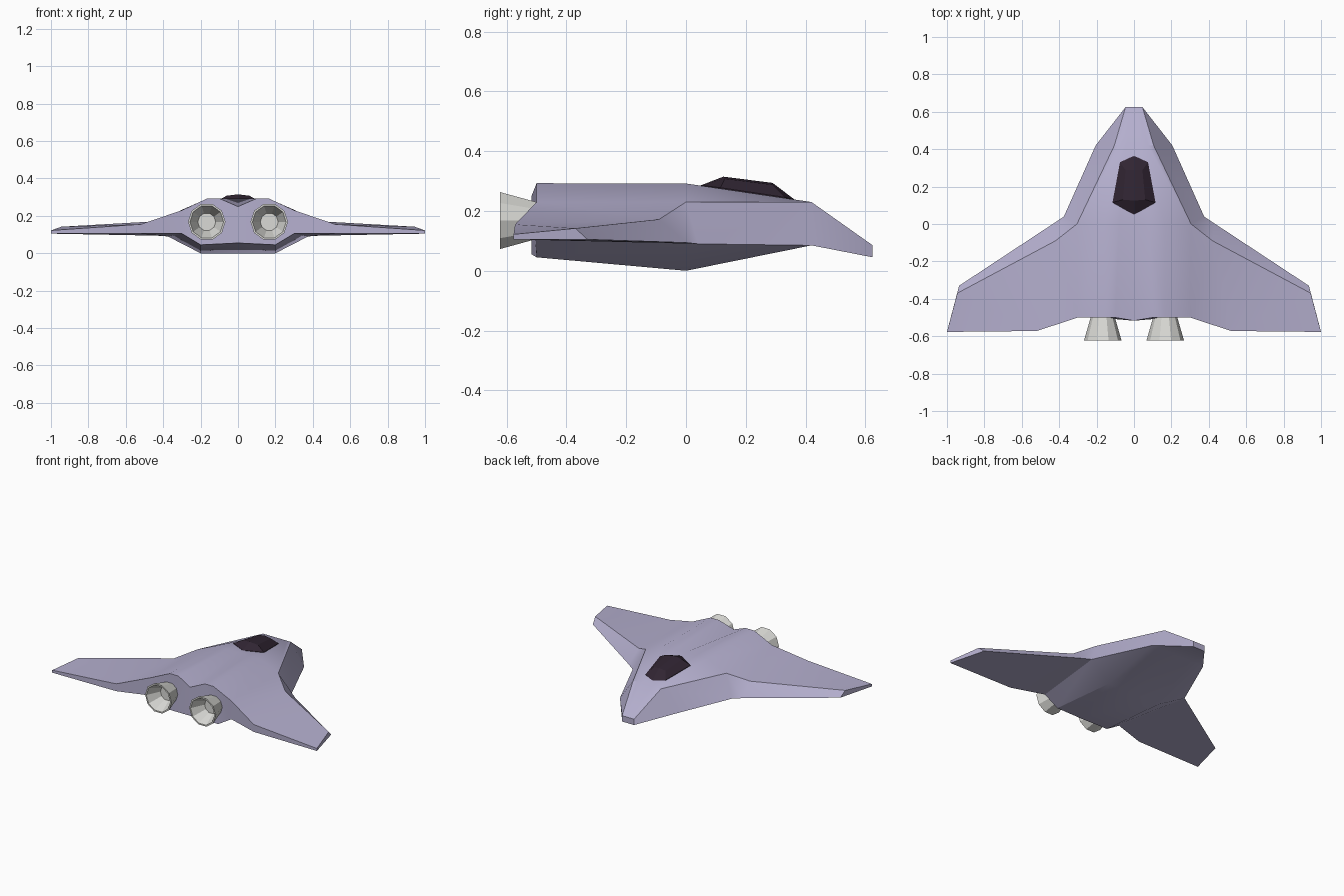
import bpy, bmesh, math

if "Cube" in bpy.data.objects:
    bpy.data.objects.remove(bpy.data.objects["Cube"])


def material(name, rgb):
    m = bpy.data.materials.new(name)
    m.diffuse_color = (*rgb, 1)
    m.use_nodes = True
    m.node_tree.nodes["Principled BSDF"].inputs["Base Color"].default_value = m.diffuse_color
    return m


lavender = material("lavender hull", (0.46, 0.43, 0.62))
glass = material("dark canopy", (0.03, 0.018, 0.032))
grey = material("light grey metal", (0.70, 0.70, 0.67))


def loft(bm, rows, closed):
    """Skin faces between successive rows of points."""
    vs = [[bm.verts.new(p) for p in r] for r in rows]
    n = len(rows[0])
    for a, b in zip(vs, vs[1:]):
        for i in range(n if closed else n - 1):
            j = (i + 1) % n
            bm.faces.new((a[i], a[j], b[j], b[i]))
    return vs


def finish(name, bm, mat, smooth=None):
    bmesh.ops.remove_doubles(bm, verts=bm.verts, dist=0.0005)
    bmesh.ops.dissolve_degenerate(bm, edges=bm.edges, dist=0.0005)
    bmesh.ops.recalc_face_normals(bm, faces=bm.faces)
    me = bpy.data.meshes.new(name)
    bm.to_mesh(me)
    bm.free()
    me.materials.append(mat)
    ob = bpy.data.objects.new(name, me)
    bpy.context.collection.objects.link(ob)
    if smooth:
        bpy.ops.object.select_all(action='DESELECT')
        ob.select_set(True)
        bpy.context.view_layer.objects.active = ob
        bpy.ops.object.shade_smooth_by_angle(angle=math.radians(smooth))
    return ob


def mirror_x(bm):
    dup = bmesh.ops.duplicate(bm, geom=bm.verts[:] + bm.edges[:] + bm.faces[:])
    for v in dup["geom"]:
        if isinstance(v, bmesh.types.BMVert):
            v.co.x *= -1


# Hull: half cross-sections from top centre to bottom centre, nose to tail
def station(y, pts):
    return [(x, y, z) for x, z in pts]


nose = station(0.625, [(0, .085), (.015, .085), (.03, .085), (.045, .085),
                       (.045, .045), (.03, .045), (0, .045)])
neck = station(0.42, [(0, .23), (.04, .23), (.075, .23), (.105, .23),
                      (.205, .085), (.1, .085), (0, .085)])
mid = station(0.0, [(0, .292), (.08, .292), (.165, .292), (.305, .23),
                    (.375, .09), (.2, 0), (0, 0)])
mid[4] = (.375, .04, .09)
tail = station(-0.5, [(0, .25), (.1, .293), (.165, .293), (.3, .23),
                      (.3, .105), (.2, .045), (0, .055)])
tail[0], tail[6] = (0, -.517, .25), (0, -.517, .055)

bm = bmesh.new()
rows = loft(bm, [nose, neck, mid, tail], False)
bm.faces.new(rows[0])
t = rows[3]
for quad in ((0, 1, 5, 6), (1, 2, 4, 5), (2, 3, 4)):
    bm.faces.new([t[i] for i in quad])
# the wing root replaces the rear side panel
root_edge = {rows[2][3], rows[2][4], rows[3][3], rows[3][4]}
bmesh.ops.delete(bm, geom=[f for f in bm.faces if set(f.verts) == root_edge],
                 context='FACES_ONLY')

# Wing: root, knee and tip sections (upper crease, leading edge, rear bottom, rear top)
wing = loft(bm, [
    [mid[3], mid[4], tail[4], tail[3]],
    [(.42, -.09, .172), (.43, .003, .094), (.52, -.572, .105), (.52, -.572, .155)],
    [(.945, -.37, .142), (.935, -.33, .105), (1, -.577, .105), (1, -.577, .122)],
], True)
bm.faces.new(wing[-1])
mirror_x(bm)
finish("hull_and_wings", bm, lavender, 28)

# Canopy: rim sunk into the hull, faceted raised top
bm = bmesh.new()
loft(bm, [
    [(0, .05, .27), (.115, .115, .26), (.075, .33, .23), (0, .368, .22)],
    [(0, .05, .286), (.115, .115, .278), (.075, .33, .246), (0, .365, .237)],
    [(0, .125, .315), (.06, .13, .308), (.045, .288, .288), (0, .29, .294)],
], False)
v = [x for x in bm.verts][-4:]
bm.faces.new(v)
mirror_x(bm)
finish("canopy", bm, glass)

# Engine nozzles: ten-sided flared bells with a recessed inner disc
SIDES = 10
for side, label in ((-1, "left"), (1, "right")):
    bm = bmesh.new()
    rings = []
    for y, r in ((-.44, .05), (-.49, .062), (-.622, .1), (-.622, .09), (-.53, .048)):
        rings.append([(side * .167 + r * math.cos(2 * math.pi * i / SIDES), y,
                       .168 + r * math.sin(2 * math.pi * i / SIDES))
                      for i in range(SIDES)])
    vs = loft(bm, rings, True)
    bm.faces.new(vs[0])
    bm.faces.new(vs[-1])
    finish(label + "_engine_nozzle", bm, grey)
